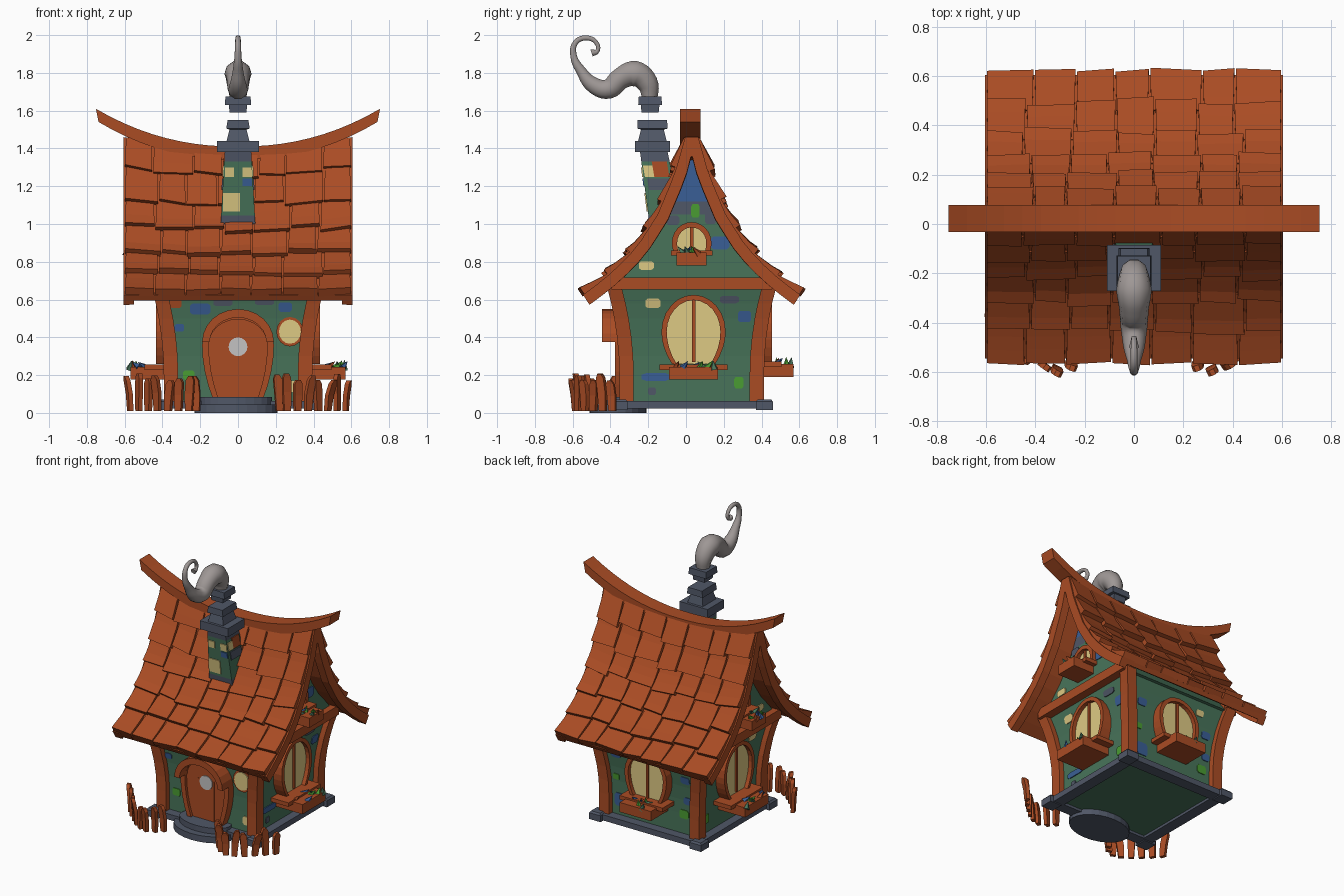
import bpy, bmesh, math, random
from mathutils import Vector, Matrix

if "Cube" in bpy.data.objects:
    bpy.data.objects.remove(bpy.data.objects["Cube"])

random.seed(4)
YC = 0.03  # depth centre of the house


def lin(c):
    c /= 255
    return c / 12.92 if c <= 0.04045 else ((c + 0.055) / 1.055) ** 2.4


COLOURS = {"orange_wood": (170, 76, 36), "wall_green": (72, 116, 90), "slate_grey": (80, 87, 103),
           "cream_yellow": (222, 202, 132), "stone_blue": (58, 95, 150), "bright_green": (74, 156, 50),
           "smoke_grey": (158, 151, 149), "pale_glass": (196, 194, 194)}
MATS = []
for n, c in COLOURS.items():
    m = bpy.data.materials.new(n)
    m.diffuse_color = (*[lin(v) for v in c], 1)
    m.use_nodes = True
    m.node_tree.nodes["Principled BSDF"].inputs["Base Color"].default_value = m.diffuse_color
    MATS.append(m)
WOOD, GREEN, SLATE, YELLOW, BLUE, LIME, SMOKE, PALE = range(8)


def finish(name, bm):
    bmesh.ops.recalc_face_normals(bm, faces=bm.faces)
    me = bpy.data.meshes.new(name)
    bm.to_mesh(me)
    bm.free()
    for m in MATS:
        me.materials.append(m)
    ob = bpy.data.objects.new(name, me)
    bpy.context.collection.objects.link(ob)
    return ob


def add_loft(bm, rings, mat):
    vs = [[bm.verts.new(p) for p in r] for r in rings]
    n = len(vs[0])
    fs = [bm.faces.new((a[i], a[(i + 1) % n], b[(i + 1) % n], b[i]))
          for a, b in zip(vs, vs[1:]) for i in range(n)]
    fs += [bm.faces.new(vs[0]), bm.faces.new(vs[-1])]
    for f in fs:
        f.material_index = mat


def loft(name, rings, mat):
    bm = bmesh.new()
    add_loft(bm, rings, mat)
    return finish(name, bm)


def rect(cx, cy, z, hx, hy):
    return [(cx - hx, cy - hy, z), (cx + hx, cy - hy, z), (cx + hx, cy + hy, z), (cx - hx, cy + hy, z)]


def side(deg):
    """Frame of one house side: u along the wall, v up, n outward."""
    a = math.radians(deg)
    c, s = math.cos(a), math.sin(a)
    return Matrix(((c, 0, s, 0), (s, 0, -c, YC), (0, 1, 0, 0), (0, 0, 0, 1)))


def prism(name, M, pts, d0, d1, mat):
    return loft(name, [[M @ Vector((u, v, d)) for u, v in pts] for d in (d0, d1)], mat)


def box2(u, v, hu, hv):
    return [(u - hu, v - hv), (u + hu, v - hv), (u + hu, v + hv), (u - hu, v + hv)]


def arch(u, v, w, bw, up, down):
    """Horseshoe outline, from bottom right over the top to bottom left."""
    right = [(w - (w - bw) * t * t, -down * t) for t in (1, 0.75, 0.5, 0.25)]
    top = [(w * math.cos(a), up * math.sin(a)) for a in (math.pi * i / 12 for i in range(13))]
    left = [(-x, y) for x, y in reversed(right)]
    return [(u + x, v + y) for x, y in right + top + left]


def ellipse(u, v, a, b, n=16):
    return [(u + a * math.cos(i * math.tau / n), v + b * math.sin(i * math.tau / n)) for i in range(n)]


def flare(z):
    return 0.06 * max(0, (z - 0.2) / 0.45) ** 2


# Walls, corner posts, stone base
ZS = (0.04, 0.2, 0.3, 0.4, 0.5, 0.58, 0.67)
HX, HY = 0.355, 0.345
loft("walls", [rect(0, YC, z, HX + flare(z), HY + flare(z)) for z in ZS], GREEN)
for sx in (-1, 1):
    for sy in (-1, 1):
        loft("corner_post", [rect(sx * (HX + flare(z)), YC + sy * (HY + flare(z)), z, 0.038, 0.038) for z in ZS], WOOD)
        loft("base_corner", [rect(sx * 0.395, YC + sy * 0.385, z, r, r)
                             for z, r in ((0.015, 0.045), (0.06, 0.045), (0.072, 0.035))], SLATE)
    loft("base_side", [rect(sx * 0.375, YC, z, 0.04, 0.38) for z in (0.022, 0.062)], SLATE)
    loft("base_end", [rect(0, YC + sx * 0.37, z, 0.38, 0.04) for z in (0.022, 0.062)], SLATE)
FLAT = Matrix.Identity(4)
prism("lower_step", FLAT, ellipse(-0.01, -0.36, 0.22, 0.15, 24), 0, 0.045, SLATE)
prism("upper_step", FLAT, ellipse(-0.01, -0.35, 0.19, 0.11, 24), 0.045, 0.085, SLATE)

# Roof profile: half width against height, walked by arc length from the eave
PROF = [(0.575, 0.625), (0.495, 0.68), (0.41, 0.745), (0.29, 0.86), (0.18, 1.02), (0.09, 1.22), (0.035, 1.40)]
LEN = [0]
for a, b in zip(PROF, PROF[1:]):
    LEN.append(LEN[-1] + math.dist(a, b))


def roof_point(s, x, off, sy):
    i = max(k for k in range(len(PROF) - 1) if LEN[k] <= max(s, 0))
    (h0, z0), (h1, z1) = PROF[i], PROF[i + 1]
    d = LEN[i + 1] - LEN[i]
    t = (s - LEN[i]) / d
    h = h0 + (h1 - h0) * t + (z1 - z0) / d * off
    z = z0 + (z1 - z0) * t + (h0 - h1) / d * off
    return Vector((x, YC + sy * max(h, 0.004), z + 0.06 * (x / 0.6) ** 2 * (z - 0.62) / 0.8))


def roof_ring(x, thick):
    ss = [LEN[-1] * i / 12 for i in range(13)]
    out = [roof_point(s, x, 0, -1) for s in ss] + [roof_point(s, x, 0, 1) for s in reversed(ss)]
    inn = [roof_point(s, x, -thick, 1) for s in ss[:-1]] + [roof_point(s, x, -thick, -1) for s in reversed(ss[:-1])]
    return out + inn


loft("roof_shell", [roof_ring(x, 0.035) for x in (-0.58, -0.4, -0.2, 0, 0.2, 0.4, 0.58)], WOOD)
for sx in (-1, 1):
    loft("barge_board", [roof_ring(sx * x, 0.06) for x in (0.55, 0.605)], WOOD)

# Shingles: overlapping rows, each tile a bent slab
bm = bmesh.new()
ROWS, COLS = 6, 7
step = LEN[-1] / ROWS
for sy in (-1, 1):
    for r in range(ROWS):
        cuts = [-0.6 + 1.2 * c / COLS + (random.uniform(-0.025, 0.025) if 0 < c < COLS else 0) for c in range(COLS + 1)]
        for x0, x1 in zip(cuts, cuts[1:]):
            s0 = r * step + random.uniform(-0.018, 0.018) * (r > 0)
            s1 = min((r + 1.12) * step, LEN[-1])
            tilt, lift = random.uniform(-0.008, 0.008), random.uniform(0.026, 0.038)
            rings = []
            for k in range(4):
                t = k / 3
                s, top, e = s0 + (s1 - s0) * t, lift * (1 - t) + 0.006, 0.003 + 0.004 * t
                ta = tilt * (1 - t)
                rings.append([roof_point(s + ta, x0 + e, -0.006, sy), roof_point(s - ta, x1 - e, -0.006, sy),
                              roof_point(s - ta, x1 - e, top, sy), roof_point(s + ta, x0 + e, top, sy)])
            add_loft(bm, rings, WOOD)
finish("shingles", bm)

# Upswept ridge beam
rings = []
for i in range(-10, 11):
    x = 0.75 * i / 10
    top = 1.41 + 0.2 * abs(i / 10) ** 2.2
    k = 0.012 * i / 10  # slanted ends
    rings.append([(x - k, -0.032, top - 0.07), (x - k, 0.077, top - 0.07), (x + k * 0.2, 0.077, top), (x + k * 0.2, -0.032, top)])
loft("ridge_beam", rings, WOOD)

# Gable block, blue towards the top
GZ = ((0.655, 0.43), (0.74, 0.365), (0.85, 0.26), (0.95, 0.19), (1.05, 0.13), (1.12, 0.1), (1.22, 0.06), (1.37, 0.015))
gable = loft("gable_wall", [rect(0, YC, z, 0.43, h) for z, h in GZ], GREEN)
for p in gable.data.polygons:
    p.material_index = BLUE if p.center.z > 1.1 else SLATE if p.center.z > 1.07 else GREEN


# Windows with frame, mullion, planter and plants
def window(name, M, u, v, w, bw, up, down, d, box_v, reach, bhw):
    o, i = arch(u, v, w, bw, up, down), arch(u, v, w - 0.028, bw - 0.024, up - 0.028, down)
    prism(name + "_frame", M, o + i[::-1], d - 0.06, d + 0.025, WOOD)
    prism(name + "_glass", M, i, d - 0.06, d - 0.003, YELLOW)
    prism(name + "_mullion", M, box2(u, v + (up - down) / 2, 0.009, (up + down) / 2 - 0.01), d - 0.05, d + 0.008, WOOD)
    prism(name + "_planter", M, box2(u, box_v, bhw * 0.72, 0.034), d - 0.06, d + reach - 0.01, WOOD)
    prism(name + "_ledge_board", M, box2(u, box_v + 0.032, bhw, 0.014), d - 0.06, d + reach * 0.5, WOOD)
    bm = bmesh.new()
    for k in range(7):
        pos = Vector((u + random.uniform(-0.6, 0.6) * bhw, box_v + 0.045, d + reach * random.uniform(0.35, 0.95)))
        R = Matrix.Rotation(random.uniform(-0.9, 0.9), 4, 'Z') @ Matrix.Rotation(random.uniform(-1.9, -0.8), 4, 'X')
        g = bmesh.ops.create_cone(bm, cap_ends=True, segments=5, radius1=0.022, radius2=0, depth=0.055,
                                  matrix=M @ Matrix.Translation(pos) @ R)
        for f in {f for vv in g["verts"] for f in vv.link_faces}:
            f.material_index = (LIME, BLUE, GREEN, WOOD)[k % 4]
    finish(name + "_plants", bm)


for deg, word in ((90, "right"), (-90, "left")):
    M = side(deg)
    window(word + "_window", M, 0.01, 0.43, 0.17, 0.115, 0.195, 0.17, 0.41, 0.21, 0.17, 0.18)
    window(word + "_attic_window", M, 0, 0.9, 0.105, 0.09, 0.11, 0.06, 0.435, 0.815, 0.17, 0.11)
    prism(word + "_gable_beam", M, box2(0, 0.685, 0.425, 0.033), 0.38, 0.475, WOOD)
window("back_window", side(180), 0, 0.43, 0.165, 0.115, 0.17, 0.17, 0.40, 0.225, 0.15, 0.17)

# Door with hood and round pane
F = side(0)
o, i = arch(0, 0.36, 0.19, 0.135, 0.17, 0.28), arch(0, 0.36, 0.155, 0.105, 0.135, 0.28)
prism("door_frame", F, o + i[::-1], 0.32, 0.405, WOOD)
prism("door_leaf", F, i, 0.32, 0.385, WOOD)
prism("door_pane", F, ellipse(0, 0.35, 0.05, 0.05), 0.383, 0.391, PALE)
for u in (-0.06, 0.06):
    prism("door_plank_ridge", F, box2(u, 0.23, 0.004, 0.14), 0.383, 0.39, WOOD)
o, i = arch(0, 0.375, 0.19, 0.18, 0.175, 0)[4:-4], arch(0, 0.375, 0.15, 0.14, 0.13, 0)[4:-4]
prism("door_hood", F, o + i[::-1], 0.32, 0.475, WOOD)
o, i = ellipse(0.275, 0.43, 0.072, 0.078), ellipse(0.275, 0.43, 0.058, 0.064)
prism("round_window_frame", F, o, 0.33, 0.376, WOOD)
prism("round_window_glass", F, i, 0.376, 0.383, YELLOW)

# Painted stones: thin plates laid on the flared walls and the gables
STONES = {0: [(-.31, .45, .05, .04, BLUE), (-.2, .55, .11, .06, BLUE), (-.33, .58, .06, .05, WOOD), (-.08, .585, .1, .04, SLATE),
              (.3, .14, .08, .06, YELLOW), (.14, .59, .1, .04, SLATE), (.25, .56, .07, .05, BLUE), (-.26, .2, .06, .05, LIME)],
          90: [(-.205, .58, .08, .05, YELLOW), (-.19, .19, .15, .04, BLUE), (.28, .51, .07, .06, BLUE), (.25, .16, .05, .06, LIME),
               (-.21, .115, .04, .04, SLATE), (.2, .6, .1, .04, SLATE), (.02, 1.07, .045, .07, LIME), (-.24, .78, .08, .045, YELLOW),
               (.15, .9, .1, .07, BLUE), (-.1, 1.02, .07, .05, SLATE), (.1, 1.03, .06, .06, SLATE)],
          180: [(-.27, .5, .07, .05, BLUE), (.27, .45, .07, .05, BLUE), (.25, .2, .07, .06, LIME), (-.25, .17, .09, .09, BLUE),
                (.28, .3, .06, .05, BLUE), (-.28, .33, .05, .04, LIME), (.2, .58, .06, .04, YELLOW)]}
STONES[-90] = [(-u, *rest) for u, *rest in STONES[90]]
bm = bmesh.new()
for deg, rows in STONES.items():
    M, base = side(deg), HX if abs(deg) == 90 else HY
    for u, v, w, h, mat in rows:
        pts = [(u + a * w / 2, v + b * h / 2) for a, b in ((-1, -.6), (-.7, -1), (.7, -1), (1, -.6), (1, .6), (.7, 1), (-.7, 1), (-1, .6))]
        add_loft(bm, [[M @ Vector((p, q, (0.43 if q > 0.7 else base + flare(q)) + d)) for p, q in pts] for d in (-0.002, 0.006)], mat)
finish("wall_stones", bm)


# Chimney: leaning shaft with patches, stacked caps
def shaft(z):
    t = (z - 1.0) / 0.38
    return -0.105 - 0.065 * t, 0.092 - 0.022 * t, 0.088 - 0.015 * t  # y centre, half x, half y


rings = [rect(0, shaft(z)[0], z, *shaft(z)[1:]) for z in (1.0, 1.045, 1.12, 1.2, 1.33, 1.385)]
ch = loft("chimney_shaft", rings, GREEN)
for p in ch.data.polygons:
    if p.center.z < 1.045 or p.center.z > 1.34:
        p.material_index = SLATE
bm = bmesh.new()
for u, v, w, h, mat in ((-.035, 1.115, .09, .1, YELLOW), (-.045, 1.275, .05, .05, YELLOW), (.05, 1.275, .05, .05, YELLOW), (.05, 1.22, .05, .04, BLUE)):
    add_loft(bm, [[(a, shaft(z)[0] - shaft(z)[2] - d, z) for a, z in box2(u, v, w / 2, h / 2)] for d in (-0.002, 0.006)], mat)
for sx in (-1, 1):
    for u, v, w, h, mat in ((-.045, 1.28, .05, .06, YELLOW), (.02, 1.29, .08, .08, WOOD), (0, 1.21, .12, .06, SLATE)):
        add_loft(bm, [[(sx * (shaft(z)[1] + d), shaft(z)[0] + a, z) for a, z in box2(u, v, w / 2, h / 2)] for d in (-0.002, 0.006)], mat)
finish("chimney_stones", bm)
CAPS = {"chimney_slab": ((1.38, .11, .093), (1.44, .11, .093)),
        "chimney_neck": ((1.44, .06, .075), (1.5, .045, .06), (1.505, .062, .08), (1.55, .055, .078)),
        "chimney_pot_foot": ((1.59, .045, .045), (1.635, .048, .05)),
        "chimney_pot_rim": ((1.63, .07, .063), (1.675, .066, .06))}
for n, rr in CAPS.items():
    loft(n, [rect(0, -0.178 if z < 1.56 else -0.19, z, hx, hy) for z, hx, hy in rr], SLATE)

# Curling smoke
cu = bpy.data.curves.new("smoke", 'CURVE')
cu.dimensions, cu.bevel_depth, cu.bevel_resolution, cu.resolution_u, cu.use_fill_caps = '3D', 1, 3, 5, True
PATH = [(-.19, 1.66, .042), (-.205, 1.745, .06), (-.27, 1.795, .072), (-.345, 1.77, .06), (-.41, 1.715, .055), (-.49, 1.735, .045),
        (-.555, 1.81, .028), (-.595, 1.89, .018), (-.585, 1.96, .015), (-.53, 1.985, .014), (-.475, 1.96, .012), (-.47, 1.915, .012), (-.5, 1.905, .02)]
sp = cu.splines.new('BEZIER')
sp.bezier_points.add(len(PATH) - 1)
for bp, (y, z, r) in zip(sp.bezier_points, PATH):
    bp.co, bp.radius = (0, y, z), r
    bp.handle_left_type = bp.handle_right_type = 'AUTO'
ob = bpy.data.objects.new("smoke", cu)
bpy.context.collection.objects.link(ob)
cu.materials.append(MATS[SMOKE])
bpy.context.view_layer.objects.active = ob
ob.select_set(True)
bpy.ops.object.convert(target='MESH')
bpy.ops.object.shade_smooth_by_angle(angle=math.radians(50))

# Crooked picket fences curving round both front corners
FENCE = [(.57, -.39), (.525, -.44), (.475, -.49), (.425, -.535), (.37, -.57), (.315, -.585), (.26, -.56), (.22, -.52)]
for sx in (-1, 1):
    for x, y in FENCE:
        h, lx, ly = random.uniform(0.16, 0.2), random.uniform(-0.02, 0.025), random.uniform(-0.03, 0.0)
        T = Matrix.Translation((sx * x, y, 0)) @ Matrix.Rotation(sx * math.atan2(y + 0.25, x - 0.15) + sx * 1.57, 4, 'Z')
        loft("fence_picket", [[T @ Vector(p) for p in rect(lx * t * t, ly * t * t, 0.01 + h * t, w, 0.012)]
                              for t, w in ((0, 0.018), (0.5, 0.023), (0.88, 0.022), (1, 0.01))], WOOD)
